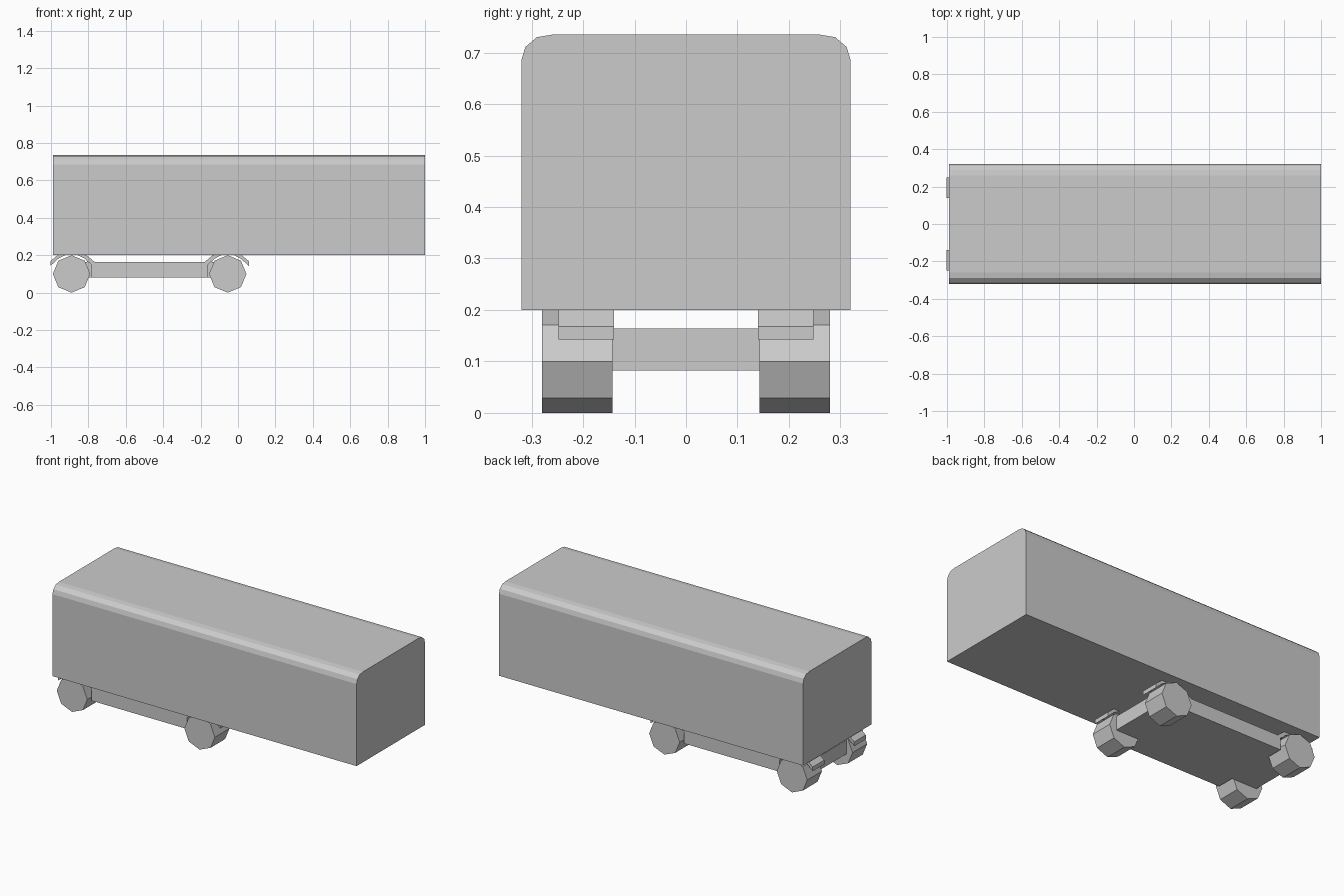
import bpy, bmesh, math
from mathutils import Vector

if "Cube" in bpy.data.objects:
    bpy.data.objects.remove(bpy.data.objects["Cube"])


def extrude_profile(name, pts, axis, start, end):
    """Extrude a closed 2D outline along an axis ('x': pts=(y,z), 'y': pts=(x,z), 'z': pts=(x,y))."""
    place = {'x': lambda p, t: (t, p[0], p[1]),
             'y': lambda p, t: (p[0], t, p[1]),
             'z': lambda p, t: (p[0], p[1], t)}[axis]
    bm = bmesh.new()
    face = bm.faces.new([bm.verts.new(place(p, start)) for p in pts])
    res = bmesh.ops.extrude_face_region(bm, geom=[face])
    moved = [g for g in res['geom'] if isinstance(g, bmesh.types.BMVert)]
    shift = Vector(place((0, 0), end - start))
    bmesh.ops.translate(bm, verts=moved, vec=shift)
    bmesh.ops.recalc_face_normals(bm, faces=bm.faces)
    mesh = bpy.data.meshes.new(name)
    bm.to_mesh(mesh)
    bm.free()
    obj = bpy.data.objects.new(name, mesh)
    bpy.context.collection.objects.link(obj)
    return obj


# Cargo body with rounded roof edges
half = [(0.32, 0.20), (0.32, 0.685), (0.312, 0.711), (0.29, 0.73), (0.26, 0.735)]
extrude_profile("trailer_body", half + [(-y, z) for y, z in reversed(half)], 'x', -0.99, 1.0)

# Chassis: narrow between the wheels, wide between the axles
xr, xf, x0, x1, narrow, wide = -0.95, 0.0, -0.785, -0.16, 0.143, 0.248
side = [(xr, narrow), (x0, narrow), (x0, wide), (x1, wide), (x1, narrow), (xf, narrow)]
extrude_profile("chassis", side + [(x, -y) for x, y in reversed(side)], 'z', 0.082, 0.164)

for axle, cx in (("rear", -0.89), ("front", -0.055)):
    # Eight-sided wheels and angular mudguards, on both sides
    wheel = [(cx + 0.1 * math.cos(i * math.pi / 4), 0.1 + 0.1 * math.sin(i * math.pi / 4))
             for i in range(8)]
    outer = [(0.113, 0.143), (0.113, 0.168), (0.075, 0.2), (0.04, 0.215)]
    inner = [(0.035, 0.2), (0.07, 0.182)]
    guard = ([(cx - x, z) for x, z in outer] + [(cx + x, z) for x, z in reversed(outer)]
             + [(cx + x, z) for x, z in reversed(inner)] + [(cx - x, z) for x, z in inner])
    # Wedge joining the mudguard to the chassis on the inner side of each axle
    d = 1 if axle == "rear" else -1
    wedge = [(cx + d * x, z) for x, z in ((0.085, 0.163), (0.125, 0.163), (0.08, 0.2), (0.07, 0.19))]
    # order the mudguard outline: outer edge, then back along the underside
    guard = ([(cx - x, z) for x, z in outer] + [(cx + x, z) for x, z in reversed(outer)]
             + [(cx + x, z) for x, z in reversed(inner)] + [(cx - x, z) for x, z in inner])
    for label, s in (("left", 1), ("right", -1)):
        extrude_profile(f"{axle}_{label}_wheel", wheel, 'y', s * 0.143, s * 0.28)
        extrude_profile(f"{axle}_{label}_mudguard", guard, 'y', s * 0.14, s * 0.248)
        extrude_profile(f"{axle}_{label}_guard_bracket", wedge, 'y', s * 0.14, s * 0.248)
